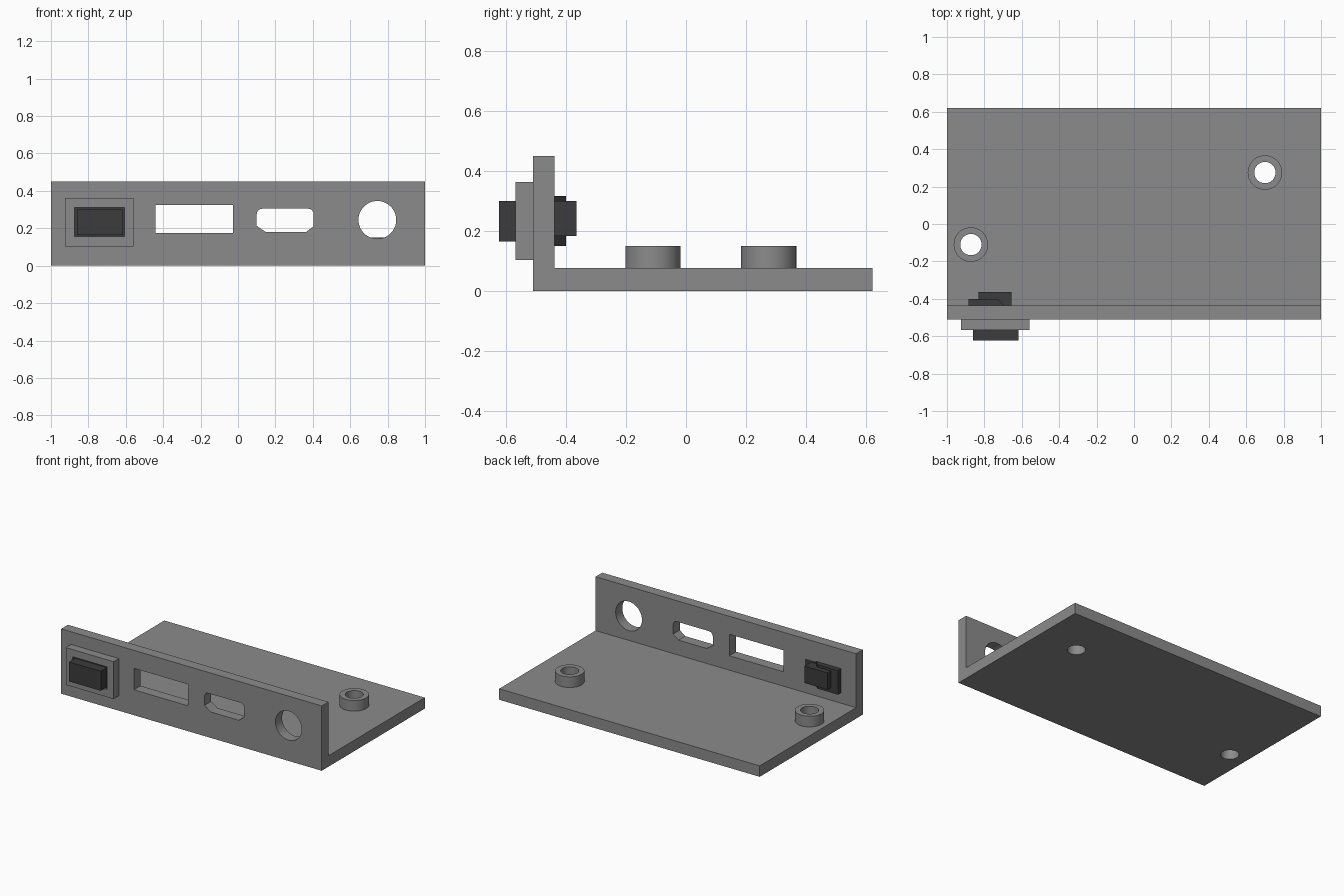
import bpy, bmesh, math
from mathutils import Vector

if "Cube" in bpy.data.objects:
    bpy.data.objects.remove(bpy.data.objects["Cube"])


def material(name, v):
    m = bpy.data.materials.new(name)
    m.diffuse_color = (v, v, v, 1)
    m.use_nodes = True
    m.node_tree.nodes["Principled BSDF"].inputs["Base Color"].default_value = m.diffuse_color
    return m


GREY = material("grey plastic", 0.26)
BLACK = material("black plastic", 0.045)


def prism(name, points, direction, mat):
    """Extrude a flat outline of 3D points along a direction."""
    bm = bmesh.new()
    face = bm.faces.new([bm.verts.new(p) for p in points])
    ext = bmesh.ops.extrude_face_region(bm, geom=[face])
    moved = [v for v in ext["geom"] if isinstance(v, bmesh.types.BMVert)]
    bmesh.ops.translate(bm, verts=moved, vec=Vector(direction))
    bmesh.ops.recalc_face_normals(bm, faces=bm.faces)
    mesh = bpy.data.meshes.new(name)
    bm.to_mesh(mesh)
    bm.free()
    mesh.materials.append(mat)
    ob = bpy.data.objects.new(name, mesh)
    bpy.context.collection.objects.link(ob)
    return ob


def front_prism(name, xz, y0, y1, mat):
    return prism(name, [(x, y0, z) for x, z in xz], (0, y1 - y0, 0), mat)


def box(name, x0, x1, y0, y1, z0, z1, mat):
    return front_prism(name, [(x0, z0), (x1, z0), (x1, z1), (x0, z1)], y0, y1, mat)


def circle(cx, cy, r, n=48):
    return [(cx + r * math.cos(2 * math.pi * i / n),
             cy + r * math.sin(2 * math.pi * i / n)) for i in range(n)]


def upright_cylinder(name, cx, cy, r, z0, z1, mat):
    return prism(name, [(x, y, z0) for x, y in circle(cx, cy, r)], (0, 0, z1 - z0), mat)


def combine(ob, other, operation):
    mod = ob.modifiers.new("boolean", "BOOLEAN")
    mod.operation, mod.solver, mod.object = operation, "EXACT", other
    bpy.context.view_layer.objects.active = ob
    bpy.ops.object.modifier_apply(modifier=mod.name)
    bpy.data.objects.remove(other)


def smooth(ob):
    bpy.ops.object.select_all(action="DESELECT")
    ob.select_set(True)
    bpy.context.view_layer.objects.active = ob
    bpy.ops.object.shade_smooth_by_angle(angle=math.radians(30))


# L-shaped bracket: base plate and front wall
FRONT, BACK, INNER = -0.51, 0.62, -0.437
profile = [(FRONT, 0), (BACK, 0), (BACK, 0.076), (INNER, 0.076), (INNER, 0.45), (FRONT, 0.45)]
bracket = prism("bracket", [(-1, y, z) for y, z in profile], (2, 0, 0), GREY)

# raised plate around the switch
combine(bracket, box("switch_plate", -0.925, -0.558, -0.567, -0.50, 0.103, 0.362, GREY), "UNION")

# screw bosses with through holes
bosses = [(0.70, 0.275), (-0.872, -0.11)]
for x, y in bosses:
    combine(bracket, upright_cylinder("boss", x, y, 0.092, 0.04, 0.15, GREY), "UNION")
for x, y in bosses:
    combine(bracket, upright_cylinder("screw_hole", x, y, 0.057, -0.1, 0.3, GREY), "DIFFERENCE")

# wall openings: switch, rectangular port, rounded port, round port
top_corners = []
for cx, start in ((0.375, 0), (0.13, 90)):
    for i in range(5):
        a = math.radians(start + i * 22.5)
        top_corners.append((cx + 0.03 * math.cos(a), 0.275 + 0.03 * math.sin(a)))
slot = [(0.10, 0.213), (0.148, 0.18), (0.363, 0.18), (0.405, 0.211)] + top_corners
openings = [
    box("switch_opening", -0.873, -0.607, -0.7, -0.4, 0.155, 0.312, GREY),
    box("wide_opening", -0.442, -0.027, -0.7, -0.4, 0.176, 0.325, GREY),
    front_prism("slot_opening", slot, -0.7, -0.4, GREY),
    front_prism("round_opening", circle(0.745, 0.245, 0.101), -0.7, -0.4, GREY),
]
for cutter in openings:
    combine(bracket, cutter, "DIFFERENCE")
smooth(bracket)

# switch: body set in the opening, rocker in front, stepped housing and connector behind
box("switch_body", -0.873, -0.607, -0.555, INNER, 0.155, 0.312, BLACK)
box("switch_rocker", -0.862, -0.618, -0.622, -0.55, 0.165, 0.30, BLACK)
housing = [(-0.885, -0.44), (-0.69, -0.44), (-0.728, -0.40), (-0.885, -0.40)]
prism("switch_housing", [(x, y, 0.15) for x, y in housing], (0, 0, 0.166), BLACK)
box("switch_connector", -0.832, -0.655, -0.44, -0.364, 0.183, 0.30, BLACK)
